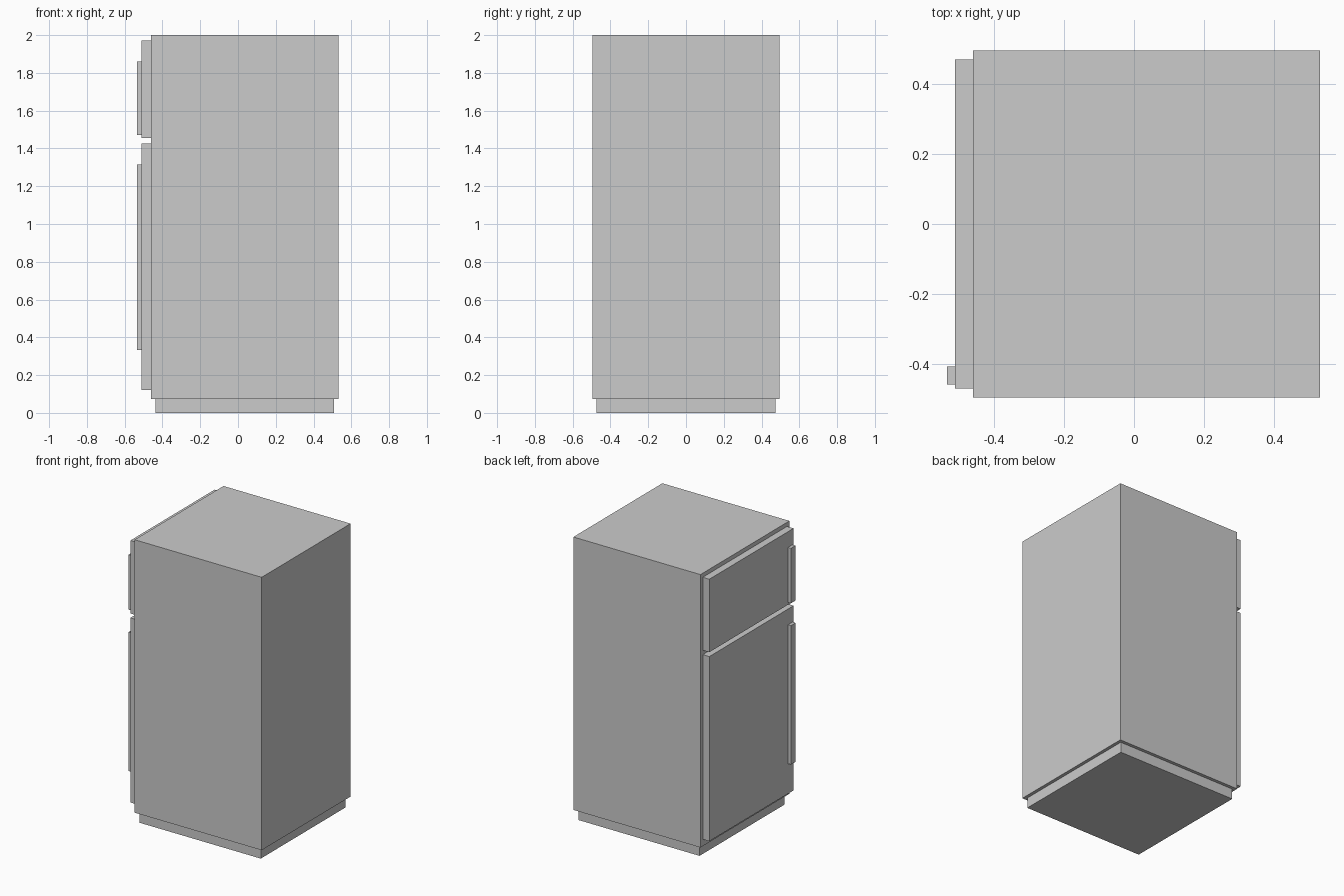
import bpy

if "Cube" in bpy.data.objects:
    bpy.data.objects.remove(bpy.data.objects["Cube"])


def box(name, x, y, z):
    """Add a box spanning the given (min, max) ranges."""
    spans = (x, y, z)
    bpy.ops.mesh.primitive_cube_add(size=1, location=[(a + b) / 2 for a, b in spans])
    obj = bpy.context.object
    obj.name = name
    obj.scale = [b - a for a, b in spans]
    bpy.ops.object.transform_apply(location=False, rotation=False, scale=True)
    return obj


# Cabinet on a recessed plinth
box("plinth", (-0.437, 0.509), (-0.473, 0.473), (0, 0.074))
box("cabinet", (-0.46, 0.532), (-0.496, 0.496), (0.074, 2))

# Doors on the -x side, each with a vertical handle bar
for name, door_z, handle_z in (
    ("fridge", (0.122, 1.425), (0.334, 1.314)),
    ("freezer", (1.456, 1.971), (1.472, 1.86)),
):
    box(name + "_door", (-0.511, -0.46), (-0.47, 0.47), door_z)
    box(name + "_handle", (-0.534, -0.511), (-0.458, -0.407), handle_z)
